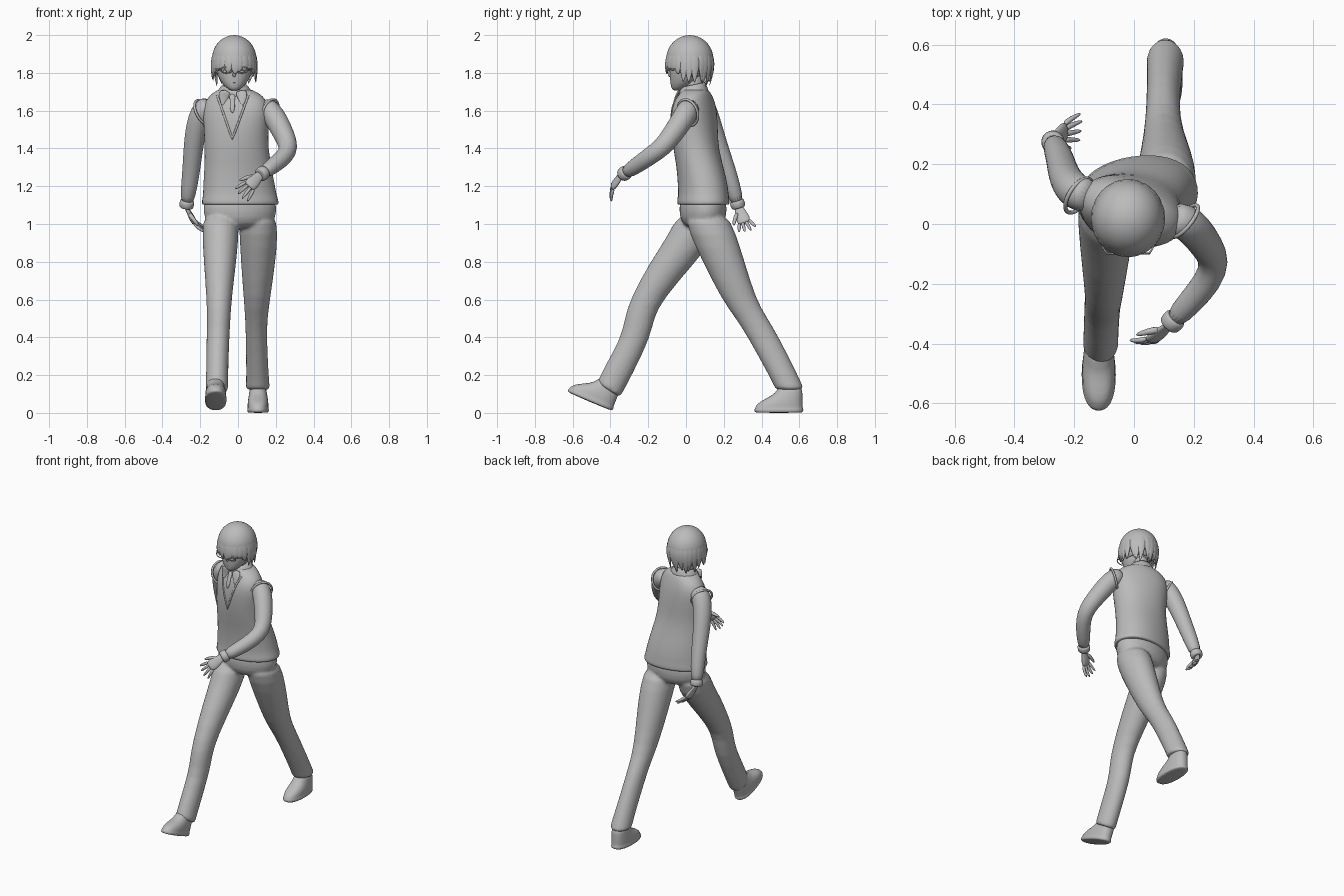
import bpy, bmesh, math, random
from mathutils import Vector, Matrix
from mathutils.bvhtree import BVHTree

random.seed(4)
if "Cube" in bpy.data.objects:
    bpy.data.objects.remove(bpy.data.objects["Cube"], do_unlink=True)

grey = bpy.data.materials.new("plain grey")
grey.use_nodes = True
tone = (0.5, 0.5, 0.5, 1)
grey.diffuse_color = tone
grey.node_tree.nodes["Principled BSDF"].inputs["Base Color"].default_value = tone


def register(name, data):
    obj = bpy.data.objects.new(name, data)
    bpy.context.collection.objects.link(obj)
    data.materials.append(grey)
    return obj


def from_bmesh(name, bm, levels=1):
    bmesh.ops.recalc_face_normals(bm, faces=bm.faces)
    for face in bm.faces:
        face.smooth = True
    mesh = bpy.data.meshes.new(name)
    bm.to_mesh(mesh)
    bm.free()
    obj = register(name, mesh)
    if levels:
        obj.modifiers.new("round", "SUBSURF").levels = levels
        obj.modifiers["round"].render_levels = levels
    return obj


def loft(bm, rings, sides=20, power=1.0):
    """Skin a list of (centre, axis, axis) rings and cap both ends."""
    def shape(value):
        return math.copysign(abs(value) ** power, value)
    loops = []
    for c, u, v in rings:
        angles = [math.tau * i / sides for i in range(sides)]
        loops.append([bm.verts.new(c + u * shape(math.cos(a)) + v * shape(math.sin(a)))
                      for a in angles])
    for low, high in zip(loops, loops[1:]):
        for i in range(sides):
            j = (i + 1) % sides
            bm.faces.new((low[i], low[j], high[j], high[i]))
    bm.faces.new(loops[0])
    bm.faces.new(loops[-1])


def slices(bm, data, power=1.0):
    """Rings of x, y, z, half width, half depth, then optional yaw and tilt."""
    rings = []
    for x, y, z, rx, ry, *turn in data:
        yaw, tilt = (list(turn) + [0, 0])[:2]
        m = Matrix.Rotation(math.radians(yaw), 3, "Z") @ Matrix.Rotation(math.radians(tilt), 3, "X")
        rings.append((Vector((x, y, z)), m @ Vector((rx, 0, 0)), m @ Vector((0, ry, 0))))
    loft(bm, rings, power=power)


def tube(bm, points, radii, across=(1, 0, 0), flat=1.0, sides=12):
    """Rings set square to a path; flat squashes them along the third axis."""
    points = [Vector(p) for p in points]
    u, rings = Vector(across), []
    for i, (p, r) in enumerate(zip(points, radii)):
        t = (points[min(i + 1, len(points) - 1)] - points[max(i - 1, 0)]).normalized()
        u = (u - t * u.dot(t)).normalized()
        rings.append((p, u * r, t.cross(u) * r * flat))
    loft(bm, rings, sides)


def wire(name, points, radius, closed=False):
    curve = bpy.data.curves.new(name, "CURVE")
    curve.dimensions = "3D"
    curve.bevel_depth = radius
    curve.bevel_resolution = 2
    line = curve.splines.new("POLY")
    line.points.add(len(points) - 1)
    for point, p in zip(line.points, points):
        point.co = (*p, 1)
    line.use_cyclic_u = closed
    return register(name, curve)


# Trousers: pelvis and both legs fused into one skin
bm = bmesh.new()
slices(bm, [(0.01, 0.09, 1.14, 0.19, 0.12, 8), (0.01, 0.09, 1.1, 0.197, 0.125, 8),
            (0.01, 0.09, 1.03, 0.198, 0.125, 8), (0.01, 0.09, 0.97, 0.14, 0.09, 8)])
slices(bm, [(0.1, 0.1, 1.07, 0.1, 0.115), (0.11, 0.14, 0.95, 0.103, 0.125),
            (0.107, 0.2, 0.8, 0.093, 0.112), (0.1, 0.28, 0.6, 0.07, 0.092),
            (0.097, 0.348, 0.5, 0.06, 0.085), (0.097, 0.41, 0.4, 0.056, 0.083),
            (0.103, 0.515, 0.2, 0.06, 0.078), (0.105, 0.546, 0.135, 0.064, 0.076),
            (0.105, 0.55, 0.12, 0.064, 0.076)])
slices(bm, [(-0.09, 0.07, 1.07, 0.1, 0.11), (-0.093, 0.03, 0.93, 0.097, 0.13),
            (-0.095, -0.07, 0.8, 0.087, 0.122), (-0.1, -0.21, 0.6, 0.067, 0.088),
            (-0.102, -0.248, 0.5, 0.063, 0.078), (-0.106, -0.265, 0.4, 0.061, 0.078),
            (-0.11, -0.36, 0.22, 0.059, 0.078, 0, -15), (-0.112, -0.405, 0.13, 0.06, 0.073, 0, -32),
            (-0.112, -0.412, 0.118, 0.06, 0.073, 0, -32)])
trousers = from_bmesh("trousers", bm)
fuse = trousers.modifiers.new("fuse", "REMESH")
fuse.mode = "VOXEL"
fuse.voxel_size = 0.009
fuse.use_smooth_shade = True
soften = trousers.modifiers.new("soften", "SMOOTH")
soften.iterations = 4

# Shoes: a rounded upper on a thin sole, heel at the local origin
for name, place, pitch in (("left_shoe", (0.106, 0.622, 0), 0),
                           ("right_shoe", (-0.118, -0.39, 0.008), -23)):
    bm = bmesh.new()
    slices(bm, [(0, -0.13, 0, 0.052, 0.123), (0, -0.13, 0.006, 0.058, 0.131),
                (0, -0.13, 0.022, 0.058, 0.131), (0, -0.13, 0.026, 0.055, 0.127),
                (0, -0.125, 0.05, 0.056, 0.122), (0, -0.1, 0.078, 0.052, 0.096),
                (0, -0.075, 0.105, 0.047, 0.07), (0, -0.07, 0.15, 0.042, 0.06)], 0.85)
    shoe = from_bmesh(name, bm)
    shoe.location = place
    shoe.rotation_euler.x = math.radians(pitch)

# Sleeveless pullover, hips and shoulders twisted against each other
bm = bmesh.new()
slices(bm, [(0.012, 0.092, 1.105, 0.19, 0.12, 9), (0.012, 0.092, 1.1, 0.205, 0.136, 9),
            (0.012, 0.092, 1.12, 0.208, 0.138, 9), (0.01, 0.092, 1.15, 0.198, 0.133, 9),
            (0.006, 0.09, 1.2, 0.194, 0.132, 8), (0, 0.075, 1.3, 0.18, 0.126, 3),
            (-0.008, 0.052, 1.4, 0.171, 0.122, -4), (-0.01, 0.045, 1.5, 0.174, 0.122, -12),
            (-0.01, 0.042, 1.6, 0.185, 0.113, -18), (-0.01, 0.046, 1.66, 0.168, 0.092, -19),
            (-0.012, 0.05, 1.695, 0.125, 0.076, -15), (-0.018, 0.05, 1.72, 0.075, 0.062, -8)], 0.92)
vest = from_bmesh("pullover", bm)
bpy.context.view_layer.update()
surface = BVHTree.FromObject(vest, bpy.context.evaluated_depsgraph_get())


def on_chest(x, z, lift=0.0):
    hit = surface.ray_cast(Vector((x, -1, z)), Vector((0, 1, 0)))[0]
    return Vector((x, (hit.y if hit else 0) - lift, z))


# V neckline trim
left = [on_chest(-0.03 + 0.085 * t / 8, 1.45 + 0.23 * t / 8) for t in range(8, 0, -1)]
right = [on_chest(-0.03 - 0.08 * t / 8, 1.45 + 0.23 * t / 8) for t in range(9)]
wire("neckline", left + right, 0.006)

# Neck, collar and tie
bm = bmesh.new()
slices(bm, [(-0.02, 0.05, 1.66, 0.055, 0.055), (-0.02, 0.04, 1.74, 0.05, 0.052),
            (-0.02, 0.03, 1.82, 0.05, 0.052)])
from_bmesh("neck", bm)
bm = bmesh.new()
slices(bm, [(-0.018, 0.04, 1.675, 0.105, 0.085, -8, 10), (-0.018, 0.04, 1.69, 0.1, 0.083, -8, 10),
            (-0.02, 0.038, 1.735, 0.07, 0.068, -5, 12), (-0.02, 0.038, 1.74, 0.06, 0.06, -5, 12),
            (-0.02, 0.038, 1.72, 0.045, 0.045, -5, 12)])
for x, side in ((-0.085, -1), (0.025, 1)):
    start = Vector((-0.025 + side * 0.04, -0.035, 1.71))
    tube(bm, [start, on_chest(x * 0.9, 1.67, 0.008), on_chest(x, 1.625, 0.004)],
         [0.035, 0.028, 0.003], flat=0.25)
from_bmesh("collar", bm)
bm = bmesh.new()
tube(bm, [on_chest(-0.03, z, 0.006) for z in (1.69, 1.665, 1.65, 1.62, 1.585)],
     [0.014, 0.017, 0.01, 0.017, 0.004], flat=0.4)
from_bmesh("tie", bm)

# Sleeves with cuffs
arms = {
    "left": ([(0.12, 0.025, 1.63), (0.165, 0.012, 1.605), (0.205, -0.02, 1.55), (0.245, -0.075, 1.47),
              (0.272, -0.125, 1.405), (0.25, -0.19, 1.36), (0.19, -0.26, 1.31), (0.125, -0.33, 1.265)],
             (0.17, 0.01, 1.59)),
    "right": ([(-0.14, 0.09, 1.64), (-0.18, 0.1, 1.61), (-0.207, 0.118, 1.56), (-0.228, 0.15, 1.47),
               (-0.24, 0.185, 1.37), (-0.247, 0.215, 1.29), (-0.258, 0.245, 1.2), (-0.272, 0.275, 1.1)],
              (-0.185, 0.095, 1.59)),
}
for side, (path, hole) in arms.items():
    bm = bmesh.new()
    tube(bm, path, [0.05, 0.062, 0.061, 0.056, 0.051, 0.048, 0.044, 0.036], sides=16)
    end, before = Vector(path[-1]), Vector(path[-2])
    step = (end - before).normalized()
    tube(bm, [end + step * d for d in (-0.026, -0.024, 0.014, 0.016)],
         [0.033, 0.041, 0.039, 0.03], sides=16)
    from_bmesh(side + "_sleeve", bm)
    # Armhole trim
    outward = (Vector(path[3]) - Vector(path[0])) * Vector((1, 1, 0.3))
    spin = outward.to_track_quat("Z", "Y")
    ring = [Vector(hole) + spin @ Vector((0.066 * math.cos(a), 0.072 * math.sin(a), 0))
            for a in (math.tau * i / 28 for i in range(28))]
    wire(side + "_armhole", ring, 0.007, True)


# Hands: flattened palm, four fingers and a thumb
def hand(name, wrist, direction, across, curl):
    w, d, a = Vector(wrist), Vector(direction).normalized(), Vector(across)
    a = (a - d * a.dot(d)).normalized()
    n = d.cross(a) * curl
    bm = bmesh.new()
    tube(bm, [w + d * s for s in (-0.02, 0.02, 0.05, 0.08, 0.1)],
         [0.024, 0.027, 0.036, 0.038, 0.028], a, 0.42)
    for i in range(4):
        k = i - 1.5
        length = 0.085 - abs(k - 0.3) * 0.012
        base, aim = w + d * 0.085 + a * k * 0.018, d + a * k * 0.2
        tube(bm, [base, base + aim * length * 0.5 + n * 0.008, base + aim * length + n * 0.03],
             [0.011, 0.01, 0.006], a, sides=8)
    tube(bm, [w + d * 0.025 - a * 0.015, w + d * 0.06 - a * 0.045 + n * 0.01,
              w + d * 0.1 - a * 0.06 + n * 0.02], [0.015, 0.012, 0.007], a, sides=8)
    from_bmesh(name, bm)


hand("left_hand", (0.115, -0.34, 1.258), (-0.105, -0.09, -0.11), (0.6, 0, -0.5), -1)
hand("right_hand", (-0.272, 0.28, 1.085), (0.07, 0.05, -0.13), (0, 0.9, 0.3), 1)

# Face with nose, mouth and ears
bm = bmesh.new()
slices(bm, [(-0.02, -0.05, 1.705, 0.018, 0.018), (-0.02, -0.035, 1.722, 0.045, 0.045),
            (-0.02, -0.01, 1.76, 0.078, 0.075), (-0.02, 0, 1.81, 0.096, 0.088),
            (-0.02, 0.01, 1.88, 0.1, 0.098), (-0.02, 0.015, 1.94, 0.08, 0.08)])
tube(bm, [(-0.02, -0.08, 1.825), (-0.02, -0.092, 1.79), (-0.02, -0.08, 1.778)],
     [0.005, 0.011, 0.007], sides=8)
for side in (-1, 1):
    x = -0.02 + side * 0.098
    tube(bm, [(x, 0.025, 1.835), (x + side * 0.008, 0.03, 1.815), (x, 0.02, 1.775)],
         [0.012, 0.02, 0.008], (0, 1, 0), 0.4, 8)
from_bmesh("face", bm)
wire("mouth", [(-0.02 + s * 0.018, -0.081 + abs(s) * 0.004, 1.75) for s in (-1, 0, 1)], 0.003)

# Glasses
for side, label in ((-1, "right"), (1, "left")):
    rim = [(-0.02 + side * 0.041 + 0.031 * math.cos(a), -0.099, 1.815 + 0.017 * math.sin(a))
           for a in (math.tau * i / 16 for i in range(16))]
    wire(label + "_rim", rim, 0.003, True)
    wire(label + "_temple", [(-0.02 + side * 0.072, -0.098, 1.82),
                             (-0.02 + side * 0.1, -0.05, 1.82), (-0.02 + side * 0.106, 0.03, 1.82)], 0.003)
wire("bridge", [(-0.03, -0.099, 1.82), (-0.01, -0.099, 1.82)], 0.003)

# Hair cap, open over the face
middle, size = Vector((-0.02, 0.02, 1.872)), Vector((0.119, 0.126, 0.128))
bm = bmesh.new()
bmesh.ops.create_uvsphere(bm, u_segments=32, v_segments=20, radius=1)
cut = [f for f in bm.faces if f.calc_center_median().z
       < (-0.05 if f.calc_center_median().y < -0.35 else -0.75)]
bmesh.ops.delete(bm, geom=cut, context="FACES")
for v in bm.verts:
    v.co = middle + v.co * size
cap = from_bmesh("hair_cap", bm)
cap.modifiers.new("thickness", "SOLIDIFY").thickness = 0.012

# Pointed hair locks hanging around the cap
bm = bmesh.new()
count = 24
for i in range(count):
    a = math.tau * (i + random.uniform(-0.2, 0.2)) / count
    c, s = math.cos(a), math.sin(a)
    drop = 1.8 if s < -0.5 else (1.755 if s < 0.4 else 1.735)
    reach = 0.97 if s < 0.4 else 0.82
    around = Vector((-s, c, 0))
    path = [middle + Vector((c * r, s * r, 0)) * size for r in (0.78, 0.96, 0.99, reach)]
    for p, z in zip(path, (1.94, 1.88, 1.82, drop + random.uniform(-0.015, 0.015))):
        p.z = z
    path[-1] += around * random.uniform(-0.015, 0.015)
    tube(bm, path, [0.02, 0.03, 0.026, 0.002], around, 0.35, 8)
from_bmesh("hair_locks", bm)
